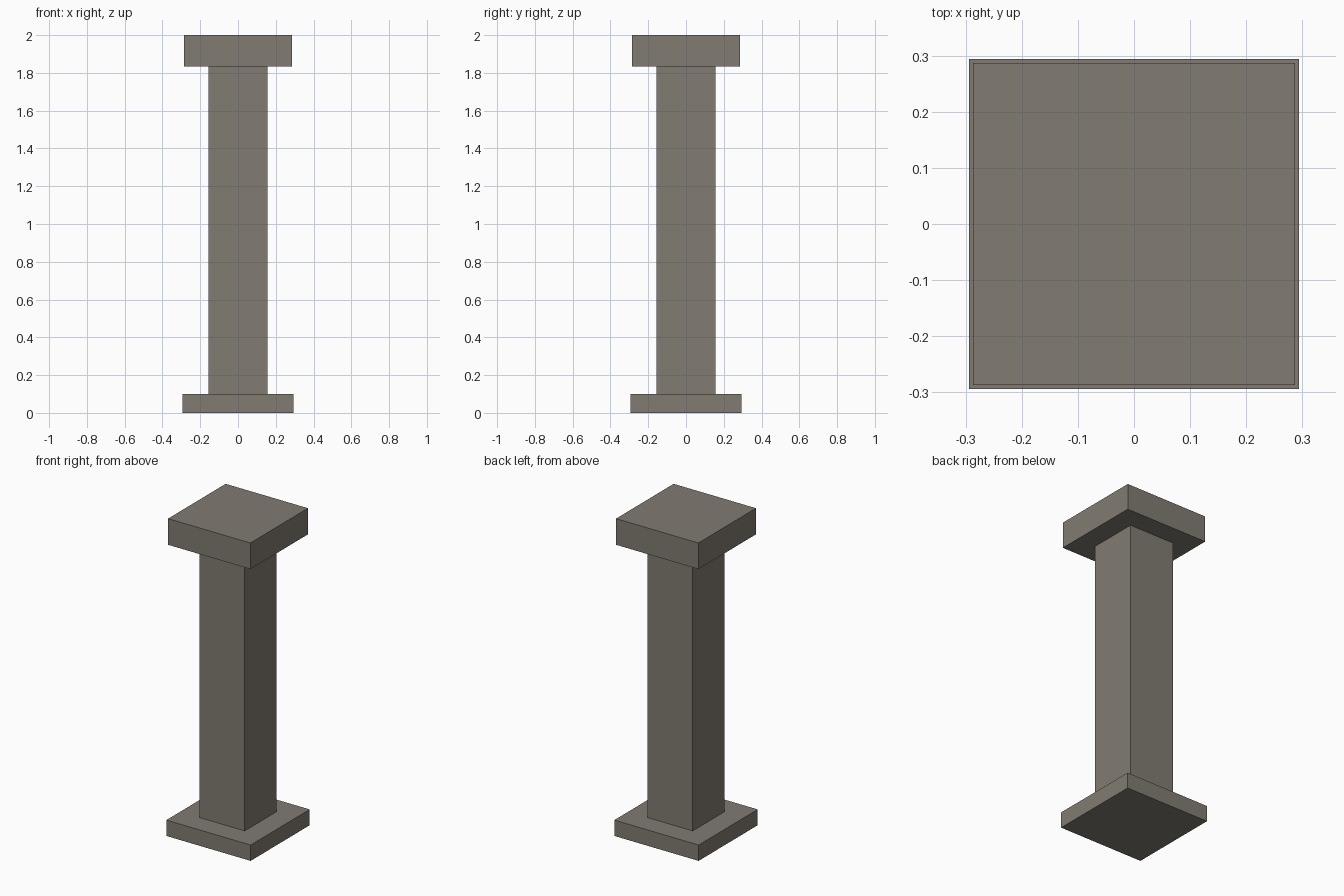
import bpy

if "Cube" in bpy.data.objects:
    bpy.data.objects.remove(bpy.data.objects["Cube"])

stone = bpy.data.materials.new("stone")
stone.diffuse_color = (0.22, 0.20, 0.17, 1)
stone.use_nodes = True
stone.node_tree.nodes["Principled BSDF"].inputs["Base Color"].default_value = stone.diffuse_color


def block(name, half, z0, z1):
    """Square block centred on the z axis, from z0 to z1."""
    bpy.ops.mesh.primitive_cube_add(size=1, location=(0, 0, (z0 + z1) / 2))
    ob = bpy.context.object
    ob.name = name
    ob.scale = (2 * half, 2 * half, z1 - z0)
    bpy.ops.object.transform_apply(location=False, rotation=False, scale=True)
    ob.data.materials.append(stone)
    return ob


# Pillar parts, bottom to top
block("base_slab", 0.294, 0.0, 0.10)
block("shaft", 0.157, 0.10, 1.835)
block("cap_slab", 0.287, 1.835, 2.0)
